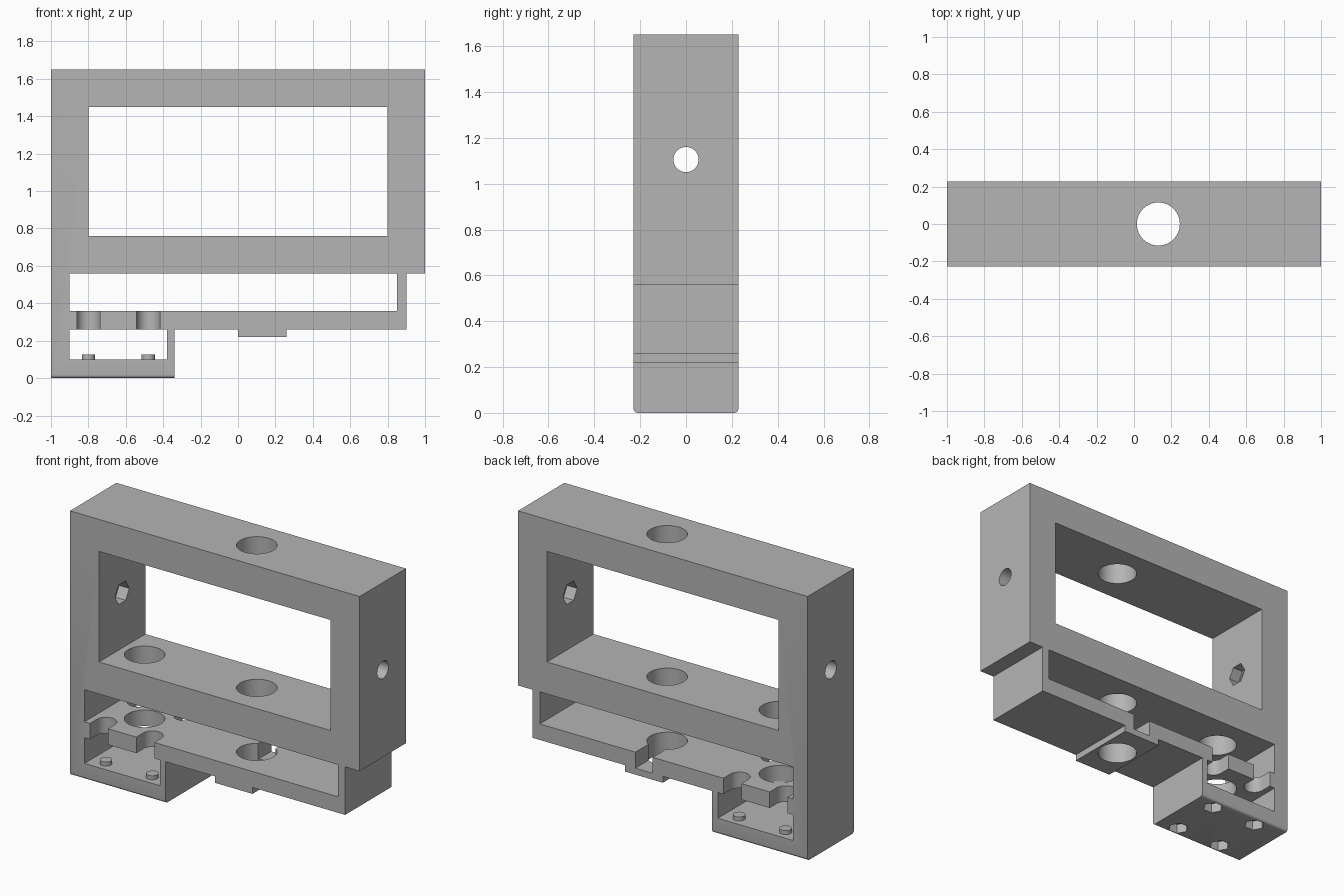
import bpy, bmesh, math
from math import cos, sin, pi
from mathutils import Vector

cube = bpy.data.objects.get("Cube")
if cube:
    bpy.data.objects.remove(cube, do_unlink=True)

grey = bpy.data.materials.new("plain grey")
grey.use_nodes = True
grey.diffuse_color = (0.46, 0.46, 0.46, 1)
grey.node_tree.nodes["Principled BSDF"].inputs["Base Color"].default_value = grey.diffuse_color

HALF = 0.2285   # half depth of the frame
PLACE = {       # maps profile (u, v) and extrusion distance w to x, y, z
    "x": lambda u, v, w: (w, u, v),
    "y": lambda u, v, w: (u, w, v),
    "z": lambda u, v, w: (u, v, w),
}


def prism(name, pts, axis, lo, hi):
    """Extrude a closed profile along one axis."""
    bm = bmesh.new()
    face = bm.faces.new([bm.verts.new(PLACE[axis](u, v, lo)) for u, v in pts])
    new = bmesh.ops.extrude_face_region(bm, geom=[face])["geom"]
    shift = Vector(PLACE[axis](0, 0, hi - lo))
    bmesh.ops.translate(bm, vec=shift, verts=[g for g in new if isinstance(g, bmesh.types.BMVert)])
    bmesh.ops.recalc_face_normals(bm, faces=bm.faces)
    mesh = bpy.data.meshes.new(name)
    bm.to_mesh(mesh)
    bm.free()
    mesh.materials.append(grey)
    obj = bpy.data.objects.new(name, mesh)
    bpy.context.collection.objects.link(obj)
    return obj


def ring(u, v, r, n=48):
    return [(u + r * cos(2 * pi * i / n), v + r * sin(2 * pi * i / n)) for i in range(n)]


def rect(u0, v0, u1, v1):
    return [(u0, v0), (u1, v0), (u1, v1), (u0, v1)]


def activate(obj):
    bpy.ops.object.select_all(action="DESELECT")
    obj.select_set(True)
    bpy.context.view_layer.objects.active = obj


def cut(pts, axis, lo, hi):
    """Subtract a prism from the frame."""
    cutter = prism("cutter", pts, axis, lo, hi)
    cutter.hide_render = True
    mod = frame.modifiers.new("cut", "BOOLEAN")
    mod.operation, mod.solver, mod.object = "DIFFERENCE", "EXACT", cutter
    activate(frame)
    bpy.ops.object.modifier_apply(modifier=mod.name)
    bpy.data.objects.remove(cutter, do_unlink=True)


# Frame silhouette with stepped end, shelf boss and foot
frame = prism("frame", [
    (-1, 0), (-0.34, 0), (-0.34, 0.26), (0, 0.26), (0, 0.22), (0.26, 0.22), (0.26, 0.26),
    (0.9, 0.26), (0.9, 0.56), (1, 0.56), (1, 1.65), (-1, 1.65)], "y", -HALF, HALF)

# Rounded long edges under the foot
bm = bmesh.new()
bm.from_mesh(frame.data)
low = [e for e in bm.edges if all(v.co.z < 0.001 for v in e.verts)
       and abs(e.verts[0].co.y - e.verts[1].co.y) < 0.001]
bmesh.ops.bevel(bm, geom=low, offset=0.018, segments=5, profile=0.5, affect="EDGES")
bm.to_mesh(frame.data)
bm.free()

# Main window, cable gap and foot opening
for window in (rect(-0.8, 0.76, 0.8, 1.45), rect(-0.9, 0.36, 0.85, 0.56), rect(-0.9, 0.1, -0.38, 0.26)):
    cut(window, "y", -1, 1)

# Large vertical bores
cut(ring(0.13, 0, 0.115), "z", -0.5, 2)
cut(ring(-0.645, 0, 0.115), "z", 0.18, 0.9)

# Slot from the bore to the back of the shelf
cut(rect(0.07, 0, 0.19, 0.5), "z", 0.26, 0.45)

# Side bolt holes with hexagonal nut pockets on the inner faces
cut(ring(0, 1.105, 0.055, 32), "x", -1.5, 1.5)
for s in (-1, 1):
    cut(ring(0, 1.105, 0.07, 6), "x", *sorted((s * 0.7, s * 0.87)))

# Screw positions: rounded shelf notches, nut pockets below, small bosses on the foot floor
for x in (-0.8, -0.48):
    for s, side in ((-1, "front"), (1, "back")):
        y, r = s * 0.16, 0.062
        arc = [(x + r * cos(pi * i / 16), y - s * r * sin(pi * i / 16)) for i in range(17)]
        cut(arc + [(x - r, s * 0.4), (x + r, s * 0.4)], "z", 0.2, 0.45)
        cut(ring(x, y, 0.06, 6), "z", -0.1, 0.06)
        pin = prism(side + "_screw_boss", ring(x, y, 0.035, 24), "z", 0.09, 0.125)
        activate(pin)
        bpy.ops.object.shade_smooth_by_angle(angle=math.radians(30))

activate(frame)
bpy.ops.object.shade_smooth_by_angle(angle=math.radians(30))
